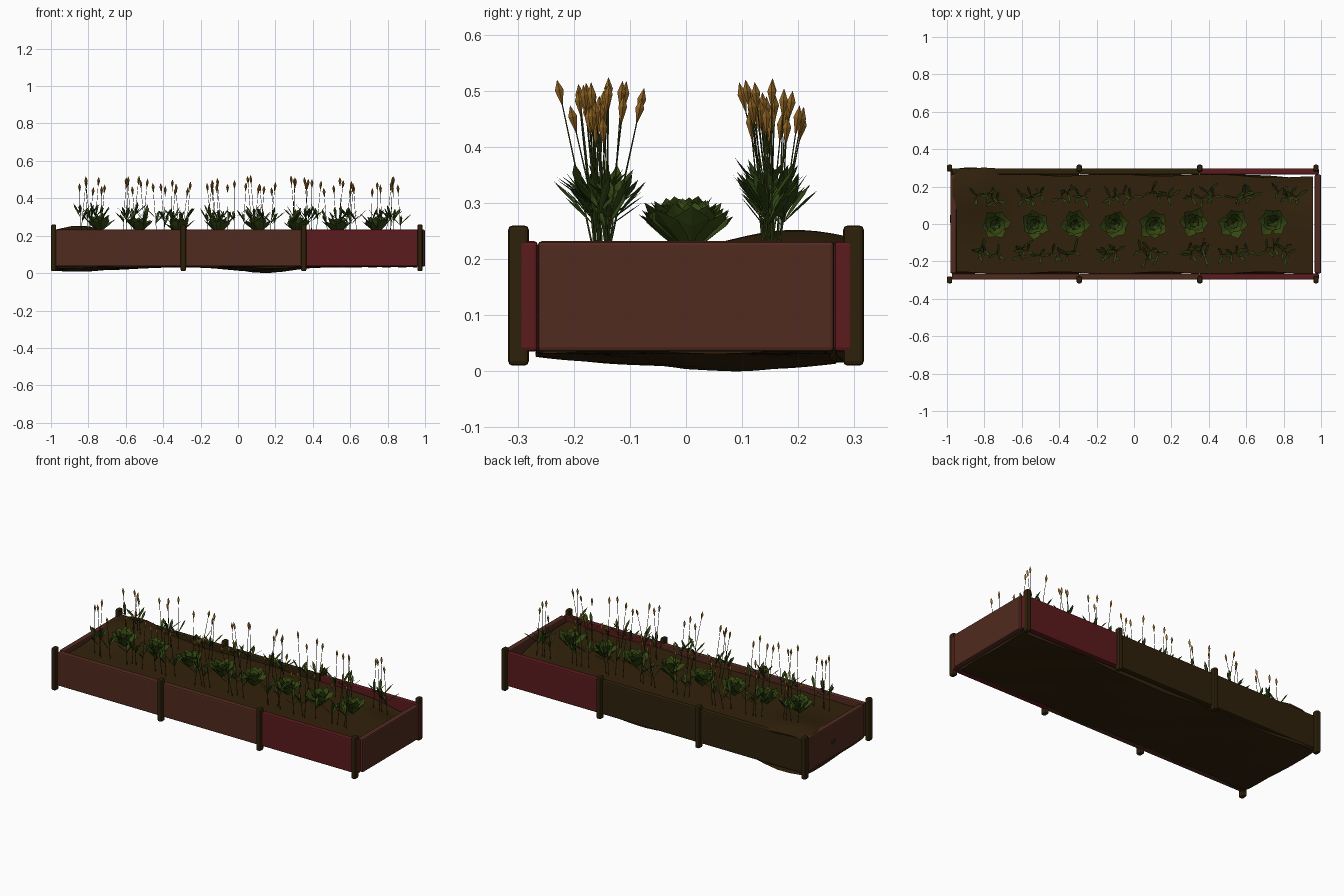
import bpy, bmesh, math, random
from mathutils import Vector

if "Cube" in bpy.data.objects:
    bpy.data.objects.remove(bpy.data.objects["Cube"])

random.seed(4)

def material(name, col):
    m = bpy.data.materials.new(name)
    m.diffuse_color = (*col, 1)
    m.use_nodes = True
    m.node_tree.nodes["Principled BSDF"].inputs["Base Color"].default_value = m.diffuse_color
    return m

BROWN = material("brown board", (0.082, 0.0235, 0.014))
RED = material("red board", (0.104, 0.0105, 0.012))
OLIVE = material("dark olive wood", (0.027, 0.015, 0.003))
SOIL = material("soil", (0.031, 0.0155, 0.0035))
LEAF = material("rosette green", (0.035, 0.064, 0.006))
BLADE = material("blade green", (0.027, 0.055, 0.006))
STEM = material("stem green", (0.018, 0.028, 0.004))
HEAD = material("ochre seed head", (0.310, 0.140, 0.018))

def add(name, bm, mat, smooth=False):
    me = bpy.data.meshes.new(name)
    bm.to_mesh(me)
    bm.free()
    me.materials.append(mat)
    for p in me.polygons:
        p.use_smooth = smooth
    ob = bpy.data.objects.new(name, me)
    bpy.context.collection.objects.link(ob)
    return ob

def box(name, lo, hi, mat, bevel=0.007):
    bm = bmesh.new()
    bmesh.ops.create_cube(bm, size=1)
    for v in bm.verts:
        v.co = Vector([(a + b) / 2 + c * (b - a) for a, b, c in zip(lo, hi, v.co)])
    bmesh.ops.bevel(bm, geom=bm.edges[:], offset=bevel, segments=2, profile=0.5, affect='EDGES')
    return add(name, bm, mat)

# posts and side boards
POSTS = [-0.986, -0.293, 0.352, 0.973]
for side, s, cols in (("front", -1, (BROWN, BROWN, RED)), ("back", 1, (OLIVE, OLIVE, RED))):
    ya, yb = sorted((s * 0.264, s * 0.298))
    pa, pb = sorted((s * 0.280, s * 0.317))
    for i, x in enumerate(POSTS):
        box(f"{side}_post_{i}", (x - 0.014, pa, 0.01), (x + 0.014, pb, 0.26), OLIVE, 0.008)
    for i in range(3):
        xa, xb = POSTS[i] + (0.012 if i == 0 else 0), POSTS[i + 1] + (0.015 if i == 2 else 0)
        box(f"{side}_board_{i}", (xa, ya, 0.035), (xb, yb, 0.232), cols[i])
# end boards
box("left_board", (-0.982, -0.264, 0.035), (-0.950, 0.264, 0.232), BROWN)
box("right_board", (0.966, -0.264, 0.035), (1.0, 0.264, 0.232), BROWN)

# lumpy soil block
def bump(d, w):
    return math.exp(-(d / w) ** 2)

def soil_top(x, y):
    return (0.203 + 0.053 * bump(x + 0.86, 0.17) * bump(y - 0.19, 0.18)
            - 0.04 * bump(x - 0.93, 0.15) * bump(y - 0.23, 0.12)
            + 0.004 * math.sin(9 * x + 5 * y))

def soil_bottom(x, y):
    drop = 0.024 * bump(x + 0.85, 0.3) + 0.032 * bump(x - 0.13, 0.2)
    edge = 1 - 1.8 * max(0, y - 0.1) if y > 0 else 1 + 3 * y
    return 0.034 - drop * edge + 0.003 * math.sin(17 * x + 19 * y)

bm = bmesh.new()
bmesh.ops.create_cube(bm, size=2)
bmesh.ops.subdivide_edges(bm, edges=bm.edges[:], cuts=23, use_grid_fill=True)
for v in bm.verts:
    u, w, t = v.co.x, v.co.y, (v.co.z + 1) / 2
    x = u * 0.958 - 0.027 * max(0, -u) ** 4 * (0.45 + 0.55 * bump(w - 0.1, 0.2) * bump(t - 0.55, 0.2)
                                               + 0.4 * bump(w - 0.9, 0.3) * bump(t, 0.3))
    y = w * (0.262 + 0.006 * math.sin(11 * u + 3 * t))
    if w > 0:
        y += w ** 4 * (0.04 * bump(u + 0.86, 0.2) * (0.3 + 0.7 * abs(2 * t - 1)) - 0.013 * bump(u - 0.95, 0.3))
    zb = soil_bottom(x, y)
    v.co = (x, y, zb + t * (soil_top(x, y) - zb))
add("soil", bm, SOIL, True)
bpy.context.view_layer.objects.active = bpy.data.objects["soil"]
bpy.data.objects["soil"].select_set(True)
bpy.ops.object.shade_smooth_by_angle(angle=math.radians(40))

# plant pieces
def leaf(bm, base, ang, length, width, rise, fold=0.2):
    """Pointed leaf folded along its midrib; rise is the climb angle."""
    out = Vector((math.cos(ang), math.sin(ang), 0))
    side = Vector((-out.y, out.x, 0))
    along = out * math.cos(rise) + Vector((0, 0, math.sin(rise)))
    up = along.cross(side)
    P = lambda a, s, h: bm.verts.new(base + along * a * length + side * s * width / 2 + up * h * width)
    b, m, tip = P(0, 0, 0), P(0.6, 0, 0), P(1, 0, fold / 2)
    for s in (-1, 1):
        e1, e2 = P(0.35, s * 0.75, fold), P(0.72, s, fold)
        bm.faces.new([b, m, e2, e1][::s])
        bm.faces.new([m, tip, e2][::s])

def spindle(bm, a, b, profile, n):
    """Rings of n sides along a-b; profile is (fraction, radius)."""
    d = (b - a).normalized()
    sx = d.cross(Vector((0, 1, 0))).normalized()
    sy = d.cross(sx)
    rings = [[bm.verts.new(a.lerp(b, f) + (sx * math.cos(k * math.tau / n) + sy * math.sin(k * math.tau / n)) * r)
              for k in range(n)] for f, r in profile]
    for p, q in zip(rings, rings[1:]):
        for k in range(n):
            bm.faces.new((p[k], q[k], q[(k + 1) % n], p[(k + 1) % n])[::-1])

# rosettes along the middle
bm = bmesh.new()
for i in range(8):
    x = -0.74 + i * 0.212
    base = Vector((x, random.uniform(-0.008, 0.008), soil_top(x, 0) + 0.005))
    turn = random.random() * 6
    for count, length, width, rise, lift in ((6, 0.113, 0.064, 0.72, 0), (6, 0.1, 0.06, 0.95, 0.01),
                                             (4, 0.08, 0.05, 1.15, 0.018)):
        turn += 0.5
        for k in range(count):
            leaf(bm, base + Vector((0, 0, lift)), turn + k * math.tau / count + random.uniform(-.2, .2),
                 length * random.uniform(0.88, 1.03), width, rise + random.uniform(-.1, .1), 0.1)
add("rosettes", bm, LEAF)

# two rows of grass clumps: stems, blades, seed heads
stems, blades, heads = bmesh.new(), bmesh.new(), bmesh.new()
for row in (-1, 1):
    for i in range(8):
        cx = -0.79 + i * 0.225 + row * 0.025 + random.uniform(-0.02, 0.02)
        for j in range(4):
            x = cx + (j - 1.5) * 0.034 + random.uniform(-0.012, 0.012)
            y = row * 0.15 + random.uniform(-0.016, 0.016)
            a = Vector((x, y, soil_top(x, y) - 0.01))
            top = Vector((x + random.uniform(-0.03, 0.03), y + max(-.06, min(.06, random.gauss(0, 0.025))),
                          random.uniform(0.405, 0.475)))
            spindle(stems, a, top, ((0, 0.002), (1, 0.0012)), 3)
            tip = top + (top - a).normalized() * random.uniform(0.045, 0.055)
            spindle(heads, top, tip, ((0, 0.001), (0.6, 0.0078), (1, 0.0003)), 4)
            turn = random.random() * 6
            for k in range(3):
                leaf(blades, a.lerp(top, random.uniform(0.27, 0.42)), turn + k * 2.1 + random.uniform(-.3, .3),
                     random.uniform(0.07, 0.095), 0.016, random.uniform(0.6, 1.05), 0.1)
add("grass_stems", stems, STEM)
add("grass_blades", blades, BLADE)
add("seed_heads", heads, HEAD)
